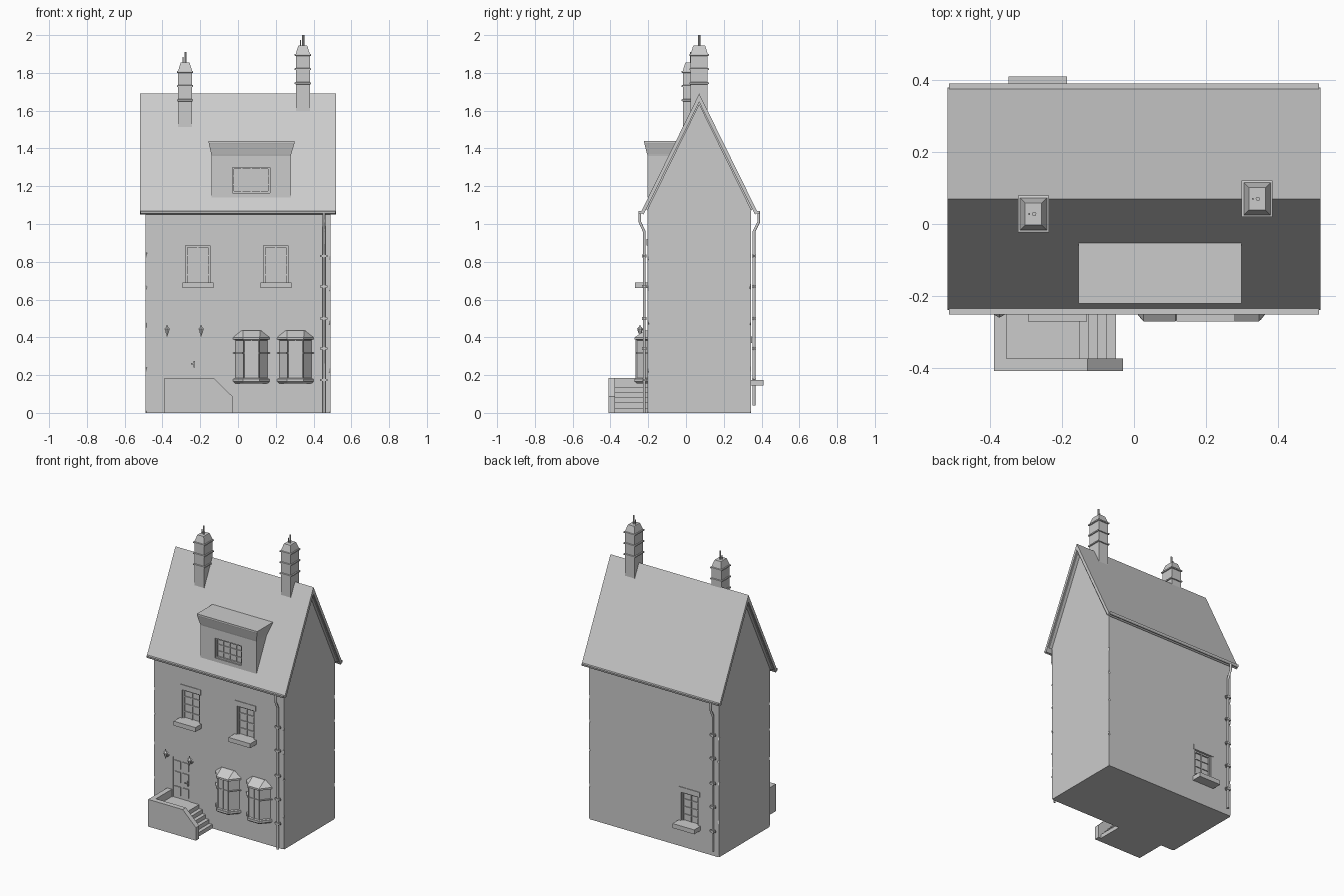
import bpy, bmesh, math, random
from mathutils import Vector, Matrix

if "Cube" in bpy.data.objects:
    bpy.data.objects.remove(bpy.data.objects["Cube"])

random.seed(4)


def finish(name, bm):
    bmesh.ops.recalc_face_normals(bm, faces=bm.faces)
    me = bpy.data.meshes.new(name)
    bm.to_mesh(me)
    bm.free()
    ob = bpy.data.objects.new(name, me)
    bpy.context.collection.objects.link(ob)
    return ob


def add_loft(bm, rings):
    rows = [[bm.verts.new(p) for p in r] for r in rings]
    n = len(rows[0])
    for a, b in zip(rows, rows[1:]):
        for i in range(n):
            bm.faces.new((a[i], a[(i + 1) % n], b[(i + 1) % n], b[i]))
    bm.faces.new(rows[0][::-1])
    bm.faces.new(rows[-1])


def loft(name, rings):
    bm = bmesh.new()
    add_loft(bm, rings)
    return finish(name, bm)


def rect(x0, x1, y0, y1, z):
    return [(x0, y0, z), (x1, y0, z), (x1, y1, z), (x0, y1, z)]


def boxes(name, items):
    bm = bmesh.new()
    for x0, x1, y0, y1, z0, z1 in items:
        add_loft(bm, [rect(x0, x1, y0, y1, z0), rect(x0, x1, y0, y1, z1)])
    return finish(name, bm)


def prism_x(name, yz, x0, x1):
    return loft(name, [[(x, y, z) for y, z in yz] for x in (x0, x1)])


def cut(target, cutter):
    cutter.hide_render = True
    cutter.display_type = 'WIRE'
    m = target.modifiers.new("openings", 'BOOLEAN')
    m.object = cutter
    m.operation = 'DIFFERENCE'
    m.solver = 'EXACT'
    bpy.context.view_layer.objects.active = target
    bpy.ops.object.modifier_apply(modifier=m.name)
    bpy.data.objects.remove(cutter)


FRONT, BACK, RIDGE = -0.205, 0.345, 0.07

# main walls with gable ends
walls = prism_x("walls", [(FRONT, 0), (BACK, 0), (BACK, 1.07), (RIDGE, 1.65), (FRONT, 1.07)], -0.49, 0.49)

# steep thin roof
prism_x("roof", [(-0.24, 1.06), (RIDGE, 1.69), (0.38, 1.06), (0.365, 1.05), (RIDGE, 1.645), (-0.225, 1.05)], -0.52, 0.52)

# gable trim boards just under the roof edges
for n, x in (("left", -0.5), ("right", 0.5)):
    prism_x("gable_trim_" + n, [(-0.215, 1.085), (RIDGE, 1.665), (0.355, 1.085), (0.345, 1.07), (RIDGE, 1.63), (-0.205, 1.07)],
            x - 0.012, x + 0.012)

# window recesses, door recess and worn corners cut from the walls
W, H, DEEP = 0.13, 0.205, 0.02
windows = [("upper_left", -0.213, 0.66, FRONT, -1), ("upper_right", 0.2, 0.66, FRONT, -1),
           ("rear", -0.268, 0.145, BACK, 1)]
bm = bmesh.new()
holes = [(cx - W / 2, cx + W / 2, min(y - s * DEEP, y + s * .05), max(y - s * DEEP, y + s * .05), z + .02, z + .02 + H)
         for _, cx, z, y, s in windows]
holes.append((-0.355, -0.21, -0.3, FRONT + 0.02, 0.12, 0.42))
for x0, x1, y0, y1, z0, z1 in holes:
    add_loft(bm, [rect(x0, x1, y0, y1, z0), rect(x0, x1, y0, y1, z1)])
for x in (-0.493, 0.493):
    for y in (FRONT - 0.003, BACK + 0.003):
        for z in (0.0, 0.2, 0.46, 0.63, 0.8):
            rot = Matrix.Rotation(random.uniform(0.3, 1.2), 4, Vector((random.random(), random.random(), 1)))
            pos = Matrix.Translation((x, y, z + random.uniform(0, 0.04) * (z > 0)))
            size = Matrix.Diagonal((0.016, 0.016, random.uniform(0.02, 0.035), 1))
            bmesh.ops.create_cube(bm, size=1, matrix=pos @ rot @ size)
cut(walls, finish("cutter", bm))


def glazing(name, x0, x1, z0, z1, y, s, cols, rows, t=0.01):
    """Frame and glazing bars standing on plane y, projecting along s."""
    ya, yb = sorted((y - s * 0.002, y + s * 0.01))
    yc, yd = sorted((y - s * 0.002, y + s * 0.006))
    parts = [(x0, x0 + t, ya, yb, z0, z1), (x1 - t, x1, ya, yb, z0, z1),
             (x0, x1, ya, yb, z0, z0 + t), (x0, x1, ya, yb, z1 - t, z1)]
    for i in range(1, cols):
        x = x0 + (x1 - x0) * i / cols
        parts.append((x - .003, x + .003, yc, yd, z0, z1))
    for i in range(1, rows):
        z = z0 + (z1 - z0) * i / rows
        parts.append((x0, x1, yc, yd, z - .003, z + .003))
    return boxes(name, parts)


# sash windows with sill and lintel
for n, cx, z, y, s in windows:
    glazing("window_" + n, cx - W / 2, cx + W / 2, z + .02, z + .02 + H, y - s * DEEP, s, 2, 4)
    ya, yb = sorted((y - s * 0.015, y + s * 0.066))
    boxes("sill_" + n, [(cx - .082, cx + .082, ya, yb, z, z + .03)])
    ya, yb = sorted((y - s * 0.01, y + s * 0.004))
    boxes("lintel_" + n, [(cx - .078, cx + .078, ya, yb, z + .02 + H, z + .26)])

# dormer with flared cornice and flat top
dormer = boxes("dormer", [(-0.14, 0.28, -0.203, -0.03, 1.14, 1.365)])
cut(dormer, boxes("cutter", [(-0.03, 0.17, -0.3, -0.185, 1.165, 1.30)]))
glazing("dormer_window", -0.03, 0.17, 1.165, 1.30, -0.185, -1, 4, 3)
loft("dormer_cornice", [rect(-.14, .28, -.203, -.03, 1.36), rect(-.142, .282, -.206, -.03, 1.37),
                        rect(-.154, .298, -.22, -.03, 1.425), rect(-.155, .30, -.222, -.045, 1.43),
                        rect(-.155, .30, -.222, -.048, 1.44)])


# chimneys with bands, tapered cap and two thin flues
def chimney(name, cx, cy, base):
    def ring(e, z):
        return rect(cx - .037 - e, cx + .037 + e, cy - .045 - e, cy + .045 + e, base + z)
    rings = [ring(0, -.03)]
    for z in (.145, .22, .295):
        rings += [ring(0, z - .006), ring(.006, z - .004), ring(.006, z + .004), ring(0, z + .006)]
    rings += [ring(-.012, .34), ring(-.014, .345)]
    loft(name, rings)
    bm = bmesh.new()
    for dx, r, top in ((-.012, .003, .375), (.002, .006, .40)):
        bmesh.ops.create_cone(bm, cap_ends=True, segments=8, radius1=r, radius2=r, depth=.07,
                              matrix=Matrix.Translation((cx + dx, cy, base + top - .035)))
    finish(name + "_flues", bm)


chimney("chimney_left", -0.28, 0.028, 1.51)
chimney("chimney_right", 0.343, 0.07, 1.60)


# bay windows: three glazed facets, a base and a sloping roof
def bay(name, cx):
    def ring(e, z, half=.1, front=.042, y=-.268):
        return [(cx - half - e, FRONT + .01, z), (cx - front - e * .5, y - e, z),
                (cx + front + e * .5, y - e, z), (cx + half + e, FRONT + .01, z)]
    bm = bmesh.new()
    add_loft(bm, [ring(0, .18), ring(0, .39)])
    bm.normal_update()
    bmesh.ops.recalc_face_normals(bm, faces=bm.faces)
    panes = [f for f in bm.faces if abs(f.normal.z) < .1 and f.normal.y < -.1]
    bmesh.ops.inset_individual(bm, faces=panes, thickness=.008, depth=-.006)
    finish(name, bm)
    boxes(name + "_bars", [(cx - .04, cx + .04, -.267, -.258, .315, .321), (cx - .003, cx + .003, -.267, -.258, .185, .385)])
    bm = bmesh.new()
    for a, b in ((ring(0, 0)[0], ring(0, 0)[1]), (ring(0, 0)[3], ring(0, 0)[2])):
        d = Vector(b) - Vector(a)
        m = Matrix.Translation(((a[0] + b[0]) / 2, (a[1] + b[1]) / 2, .318)) @ Matrix.Rotation(math.atan2(d.y, d.x), 4, 'Z')
        bmesh.ops.create_cube(bm, size=1, matrix=m @ Matrix.Diagonal((d.length * .9, .01, .006, 1)))
    finish(name + "_side_bars", bm)
    loft(name + "_base", [ring(-.008, .155), ring(.004, .165), ring(.004, .18)])
    loft(name + "_roof", [ring(.004, .388), ring(.004, .4), ring(0, .437, .056, .045, -.215)])


bay("bay_left", 0.071)
bay("bay_right", 0.304)

# panelled front door with frame and handle
glazing("door_frame", -0.355, -0.21, 0.12, 0.42, FRONT + .01, -1, 1, 1, .008)
boxes("door", [(-.35, -.215, FRONT + .005, FRONT + .03, .12, .415)])
boxes("door_panels", [(x, x + .045, FRONT - .001, FRONT + .01, z0, z1)
                      for x in (-.335, -.275) for z0, z1 in ((.155, .215), (.245, .315), (.335, .39))])
boxes("door_handle", [(-.235, -.228, FRONT - .01, FRONT + .01, .24, .275), (-.25, -.228, FRONT - .016, FRONT - .009, .257, .263)])

# wall lanterns either side of the door
for n, x in (("left", -0.375), ("right", -0.195)):
    bm = bmesh.new()
    for r1, r2, z0, z1 in ((.003, .004, .405, .42), (.008, .015, .42, .443), (.018, .004, .443, .458), (.003, .003, .458, .466)):
        bmesh.ops.create_cone(bm, cap_ends=True, segments=6, radius1=r1, radius2=r2, depth=z1 - z0,
                              matrix=Matrix.Translation((x, -.243, (z0 + z1) / 2)))
    add_loft(bm, [rect(x - .003, x + .003, -.245, FRONT + .01, .41), rect(x - .003, x + .003, -.245, FRONT + .01, .416)])
    finish("lantern_" + n, bm)

# landing and steps going down to the right
boxes("steps", [(-.37, -.15 + .025 * i, -.38, FRONT + .01, 0, .135 - .027 * i) for i in range(5)])

# parapet: left wall and front wall with a sloping end
boxes("parapet_left", [(-.39, -.355, -.39, FRONT + .01, 0, .185)])
shape = [(-.39, 0), (-.03, 0), (-.03, .088), (-.13, .185), (-.39, .185)]
loft("parapet_front", [[(x, y, z) for x, z in shape] for y in (-.41, -.375)])

# gutters
for n, y0, s in (("front", -0.236, -1), ("rear", 0.376, 1)):
    prism_x("gutter_" + n, [(y0, 1.068), (y0 + s * .016, 1.068), (y0 + s * .014, 1.058), (y0 + s * .008, 1.052), (y0, 1.056)], -0.515, 0.515)

# downpipes with wall brackets
for n, x, yt, yw, s, foot in (("front", .455, -.244, -.221, -1, 0), ("rear", -.455, .385, .36, 1, .04)):
    cu = bpy.data.curves.new("downpipe_" + n, 'CURVE')
    cu.dimensions = '3D'
    cu.bevel_depth = .008
    cu.bevel_resolution = 1
    cu.use_fill_caps = True
    sp = cu.splines.new('POLY')
    pts = [(yt, 1.06), (yt, 1.01), (yw, .96), (yw, foot)]
    sp.points.add(len(pts) - 1)
    for p, (y, z) in zip(sp.points, pts):
        p.co = (x, y, z, 1)
    bpy.context.collection.objects.link(bpy.data.objects.new("downpipe_" + n, cu))
    boxes("pipe_brackets_" + n, [(x - w, x + w, yw - d, yw + d, z - h, z + h)
                                 for z in (.175, .34, .5, .67, .83)
                                 for w, d, h in ((.02, .006, .005), (.011, .011, .008))])
